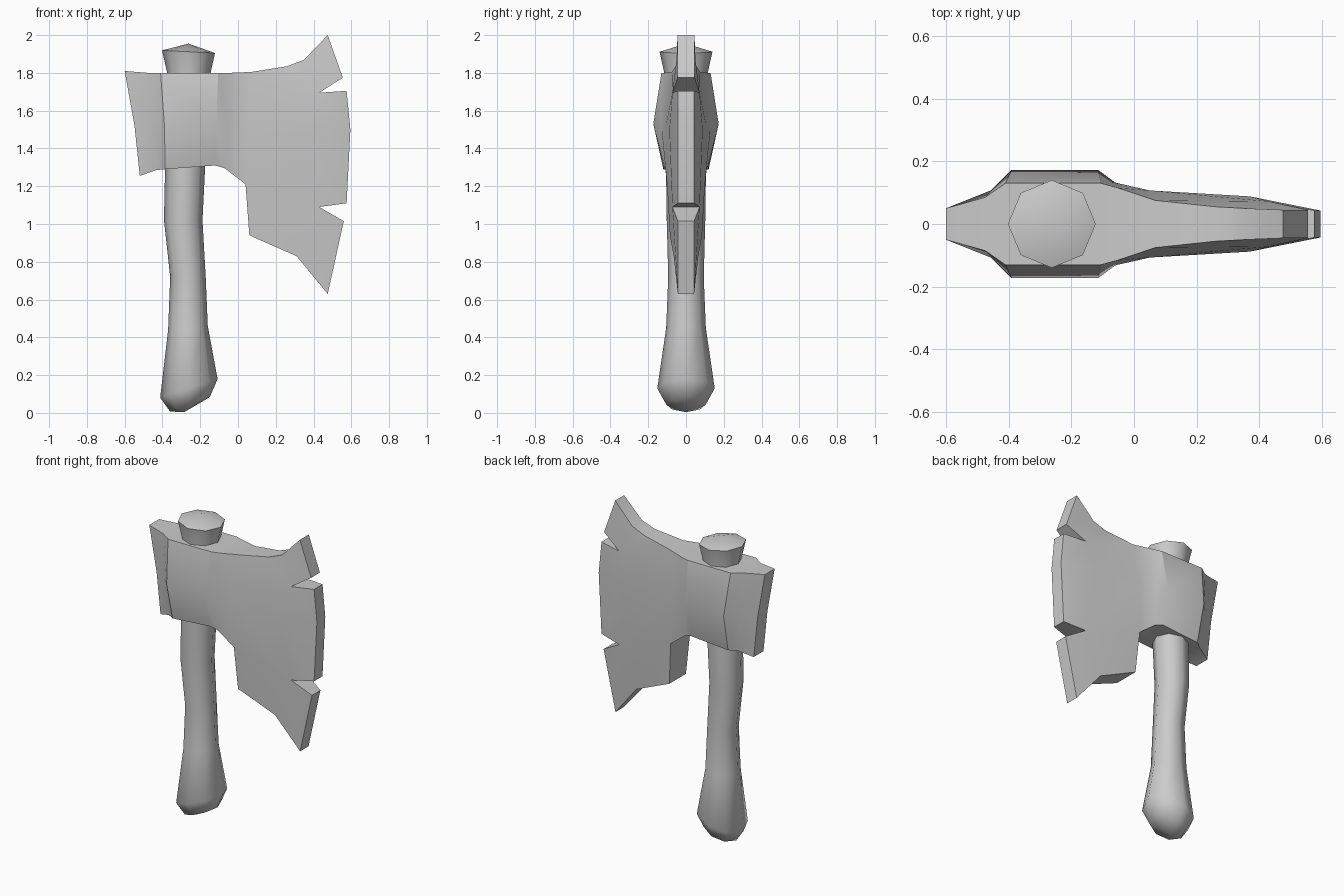
import bpy
import bmesh
import math

cube = bpy.data.objects.get("Cube")
if cube:
    bpy.data.objects.remove(cube, do_unlink=True)

grey = bpy.data.materials.new("plain grey")
grey.use_nodes = True
colour = (0.6, 0.6, 0.6, 1)
grey.diffuse_color = colour
grey.node_tree.nodes["Principled BSDF"].inputs["Base Color"].default_value = colour


def finish(bm, name, angle):
    """Turn a bmesh into a shaded object."""
    bmesh.ops.recalc_face_normals(bm, faces=bm.faces[:])
    mesh = bpy.data.meshes.new(name)
    bm.to_mesh(mesh)
    bm.free()
    obj = bpy.data.objects.new(name, mesh)
    bpy.context.collection.objects.link(obj)
    mesh.materials.append(grey)
    bpy.ops.object.select_all(action="DESELECT")
    obj.select_set(True)
    bpy.context.view_layer.objects.active = obj
    bpy.ops.object.shade_smooth_by_angle(angle=math.radians(angle))
    return obj


def build_head(strips):
    """Skin columns of (x, z, half thickness) on both sides and close the rim."""
    bm = bmesh.new()
    front, back = {}, {}

    def vert(table, p, side):
        if p not in table:
            table[p] = bm.verts.new((p[0], side * p[2], p[1]))
        return table[p]

    uses = {}
    for columns in strips:
        for a, b in zip(columns, columns[1:]):
            for i in range(len(a) - 1):
                corners = (a[i], b[i], b[i + 1], a[i + 1])
                if None in corners:
                    continue
                ring = list(dict.fromkeys(corners))
                if len(ring) < 3:
                    continue
                for table, side in ((front, -1), (back, 1)):
                    bm.faces.new([vert(table, p, side) for p in ring])
                for p, q in zip(ring, ring[1:] + ring[:1]):
                    uses.setdefault(frozenset((p, q)), []).append((p, q))
    for found in uses.values():
        if len(found) == 1:
            p, q = found[0]
            bm.faces.new((front[p], front[q], back[q], back[p]))
    return finish(bm, "axe_head", 25)


def body(top, mid, bottom):
    return [top, mid, mid, bottom, None]


# Shared points around the two nicks in the cutting edge
upper_nick, lower_nick = (0.43, 1.695, 0.072), (0.43, 1.09, 0.072)
cheek = (0.37, 1.5, 0.088)
blade_top, blade_bottom = (0.26, 1.835, 0.055), (0.31, 0.83, 0.065)
root = (0.05, 1.52, 0.107)

# Poll, eye and blade, from the back of the head to the cutting edge
main = [
    body((-0.6, 1.81, 0.05), (-0.548, 1.52, 0.05), (-0.52, 1.255, 0.05)),
    body((-0.475, 1.8, 0.085), (-0.455, 1.53, 0.108), (-0.435, 1.285, 0.085)),
    body((-0.41, 1.8, 0.13), (-0.39, 1.53, 0.173), (-0.385, 1.29, 0.12)),
    body((-0.105, 1.8, 0.13), (-0.115, 1.53, 0.173), (-0.12, 1.31, 0.12)),
    body((-0.05, 1.8, 0.115), (-0.06, 1.53, 0.132), (-0.07, 1.295, 0.11)),
    [(0.07, 1.805, 0.075), root, root, (0.04, 1.21, 0.1), (0.06, 0.94, 0.085)],
    [blade_top, upper_nick, cheek, lower_nick, blade_bottom],
]
upper_horn = [
    [blade_top, upper_nick],
    [(0.35, 1.87, 0.05), upper_nick],
    [(0.475, 2.0, 0.045), (0.555, 1.775, 0.045)],
]
middle_edge = [
    [upper_nick, cheek, lower_nick],
    [(0.575, 1.705, 0.043), (0.595, 1.5, 0.043), (0.575, 1.11, 0.043)],
]
lower_horn = [
    [lower_nick, blade_bottom],
    [(0.56, 1.015, 0.043), (0.475, 0.63, 0.043)],
]
build_head([main, upper_horn, middle_edge, lower_horn])


def build_handle(rings, bottom, top, sides=8):
    """Loft tilted rings of (centre x, z, radius, slope) between two end points."""
    bm = bmesh.new()
    loops = []
    for cx, z, r, slope in rings:
        loop = []
        for i in range(sides):
            t = math.tau * i / sides
            dx = r * math.cos(t)
            loop.append(bm.verts.new((cx + dx, r * math.sin(t), z + slope * dx)))
        loops.append(loop)
    ends = [bm.verts.new((x, 0, z)) for x, z in (bottom, top)]
    for i in range(sides):
        j = (i + 1) % sides
        for a, b in zip(loops, loops[1:]):
            bm.faces.new((a[i], a[j], b[j], b[i]))
        bm.faces.new((loops[0][j], loops[0][i], ends[0]))
        bm.faces.new((loops[-1][i], loops[-1][j], ends[1]))
    return finish(bm, "handle", 80)


# Wooden shaft with a swollen grip end and a knob above the head
build_handle(
    [
        (-0.255, 0.045, 0.105, 0.36),
        (-0.26, 0.13, 0.152, 0.32),
        (-0.265, 0.45, 0.105, 0.1),
        (-0.265, 0.72, 0.094, 0),
        (-0.29, 1.02, 0.102, 0),
        (-0.28, 1.3, 0.106, 0),
        (-0.26, 1.8, 0.115, 0),
        (-0.262, 1.912, 0.14, -0.05),
    ],
    bottom=(-0.285, 0.004),
    top=(-0.262, 1.955),
)
